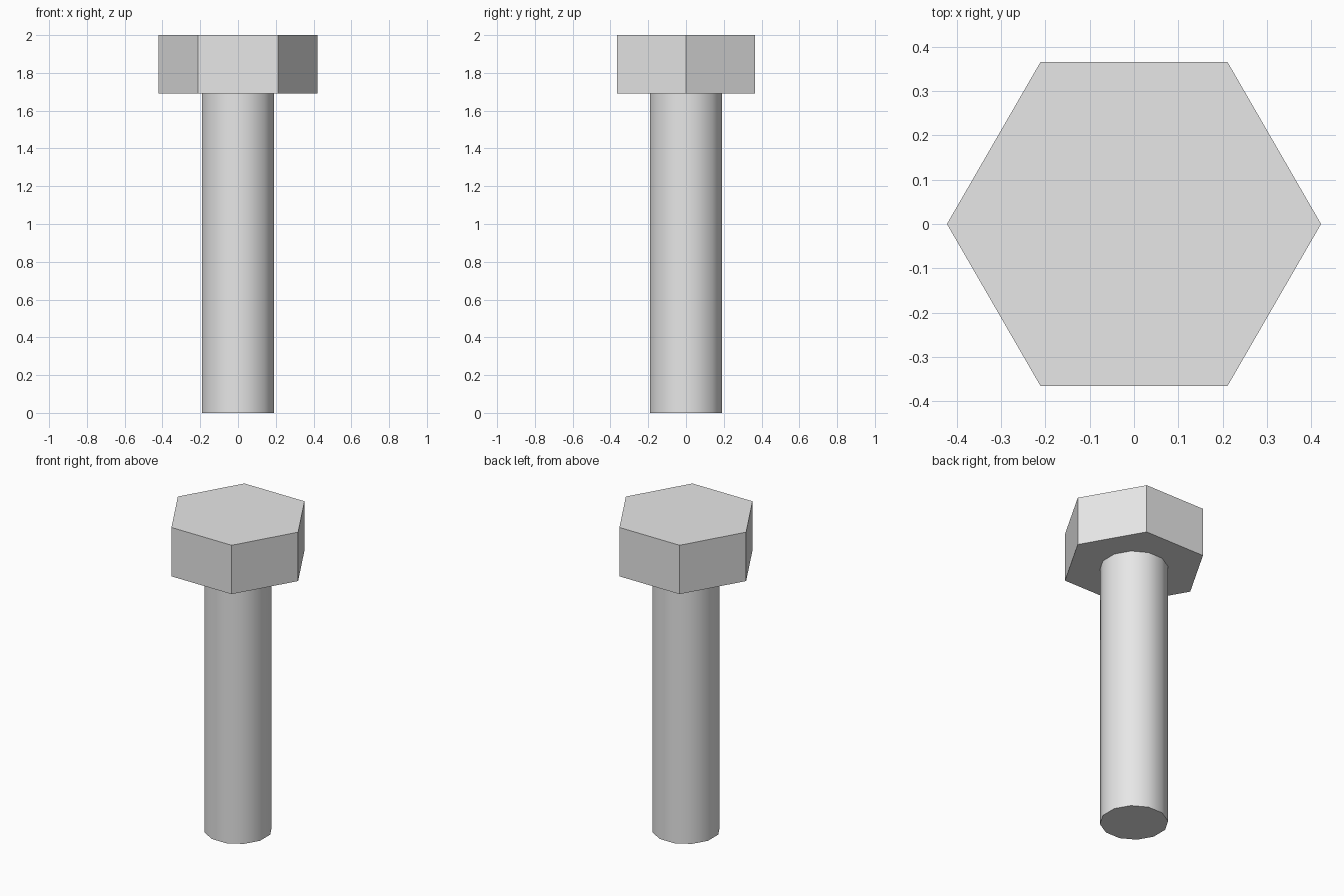
import bpy
import math

cube = bpy.data.objects.get("Cube")
if cube:
    bpy.data.objects.remove(cube, do_unlink=True)

GREY = (0.8, 0.8, 0.8, 1.0)
steel = bpy.data.materials.new("light grey metal")
steel.use_nodes = True
steel.diffuse_color = GREY
steel.node_tree.nodes["Principled BSDF"].inputs["Base Color"].default_value = GREY


def prism(name, sides, radius, bottom, top, first_corner):
    """Upright prism with a corner at the given angle from +x."""
    bpy.ops.mesh.primitive_cylinder_add(
        vertices=sides, radius=radius, depth=top - bottom,
        location=(0, 0, (bottom + top) / 2),
        rotation=(0, 0, math.radians(first_corner - 90)))
    part = bpy.context.object
    part.name = name
    part.data.materials.append(steel)
    bpy.ops.object.transform_apply(location=False, rotation=True, scale=True)
    return part


HEAD_BASE = 1.69

# Hexagonal head with flat sides facing front and back
prism("bolt_head", 6, 0.422, HEAD_BASE, 2.0, 0)

# Smooth twelve-sided shaft with crisp end
prism("bolt_shaft", 12, 0.197, 0.0, HEAD_BASE, 15)
bpy.ops.object.shade_smooth_by_angle(angle=math.radians(40))
